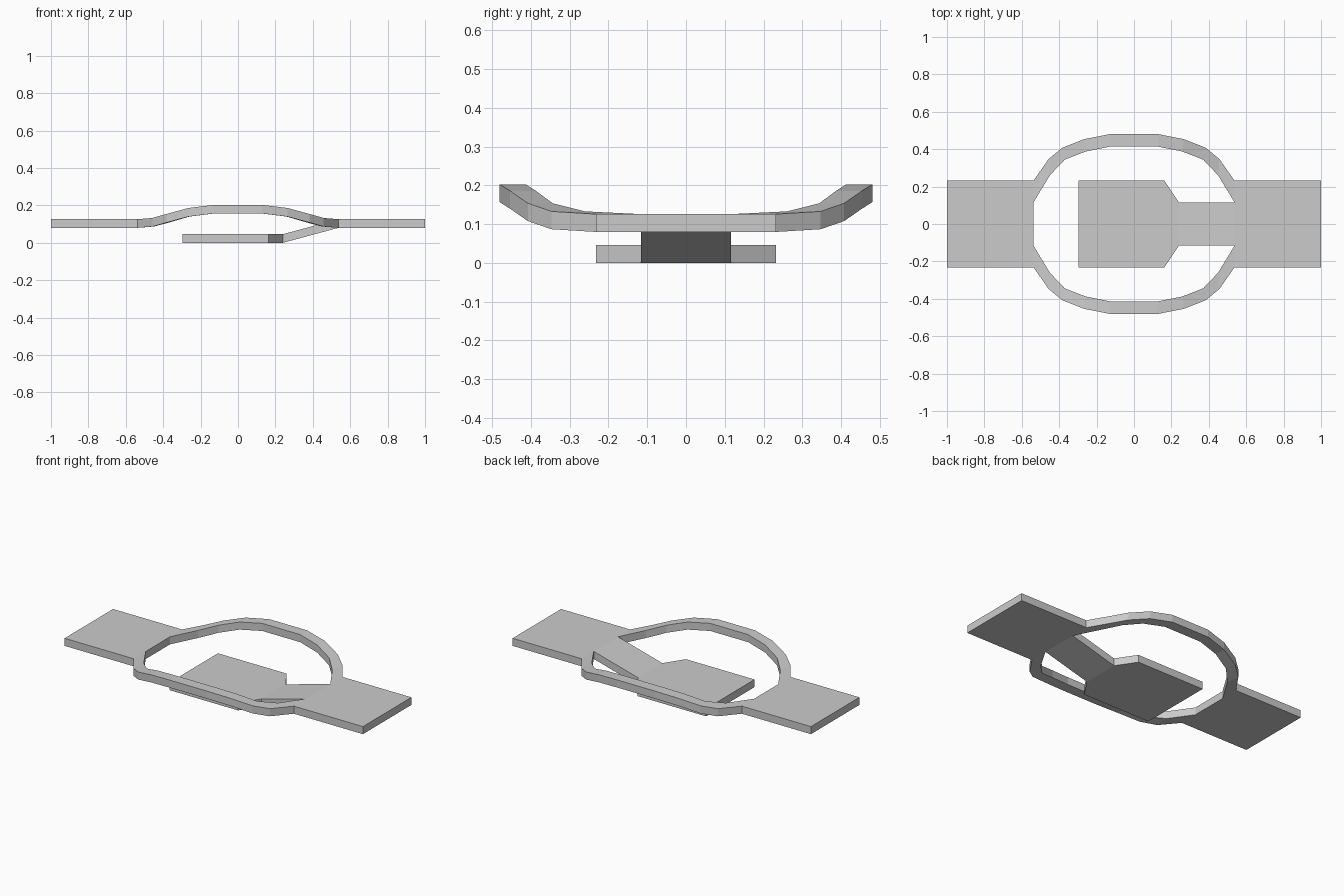
import bpy, bmesh

if "Cube" in bpy.data.objects:
    bpy.data.objects.remove(bpy.data.objects["Cube"])

THICK = 0.046
PLATE_Z = 0.08
bm = bmesh.new()


def strip(rows):
    """Sheet of quads; each row is a pair of (x, y, z) points."""
    verts = [[bm.verts.new(p) for p in row] for row in rows]
    for (a, b), (c, d) in zip(verts, verts[1:]):
        bm.faces.new((a, b, d, c))


# End plates, split along y so the arms and tongue share their edges
for s in (-1, 1):
    strip([[(s * 1.0, y, PLATE_Z), (s * 0.537, y, PLATE_Z)]
           for y in (-0.232, -0.116, 0.116, 0.232)])

# Bowed side arms: outer x, outer y, inner x, inner y, z
half = [(0.537, 0.232, 0.537, 0.116, 0.08),
        (0.457, 0.347, 0.45, 0.26, 0.087),
        (0.383, 0.408, 0.37, 0.344, 0.108),
        (0.265, 0.454, 0.26, 0.387, 0.14),
        (0.127, 0.481, 0.127, 0.414, 0.157)]
for sy in (-1, 1):
    rows = [[(-a, sy * b, z), (-c, sy * d, z)] for a, b, c, d, z in half]
    rows += [[(a, sy * b, z), (c, sy * d, z)] for a, b, c, d, z in reversed(half)]
    strip(rows)

# Tongue sloping down from the right plate, widening into a paddle
strip([[(x, -w, z), (x, w, z)] for x, w, z in (
    (0.537, 0.116, PLATE_Z), (0.24, 0.116, 0),
    (0.163, 0.232, 0), (-0.297, 0.232, 0))])

# Weld the sheet and give it vertical thickness
bmesh.ops.remove_doubles(bm, verts=bm.verts, dist=1e-4)
ext = bmesh.ops.extrude_face_region(bm, geom=bm.faces[:], use_keep_orig=True)
top = [g for g in ext["geom"] if isinstance(g, bmesh.types.BMVert)]
bmesh.ops.translate(bm, verts=top, vec=(0, 0, THICK))
bmesh.ops.recalc_face_normals(bm, faces=bm.faces[:])

mesh = bpy.data.meshes.new("strap_clip")
bm.to_mesh(mesh)
bm.free()
bpy.context.collection.objects.link(bpy.data.objects.new("strap_clip", mesh))
